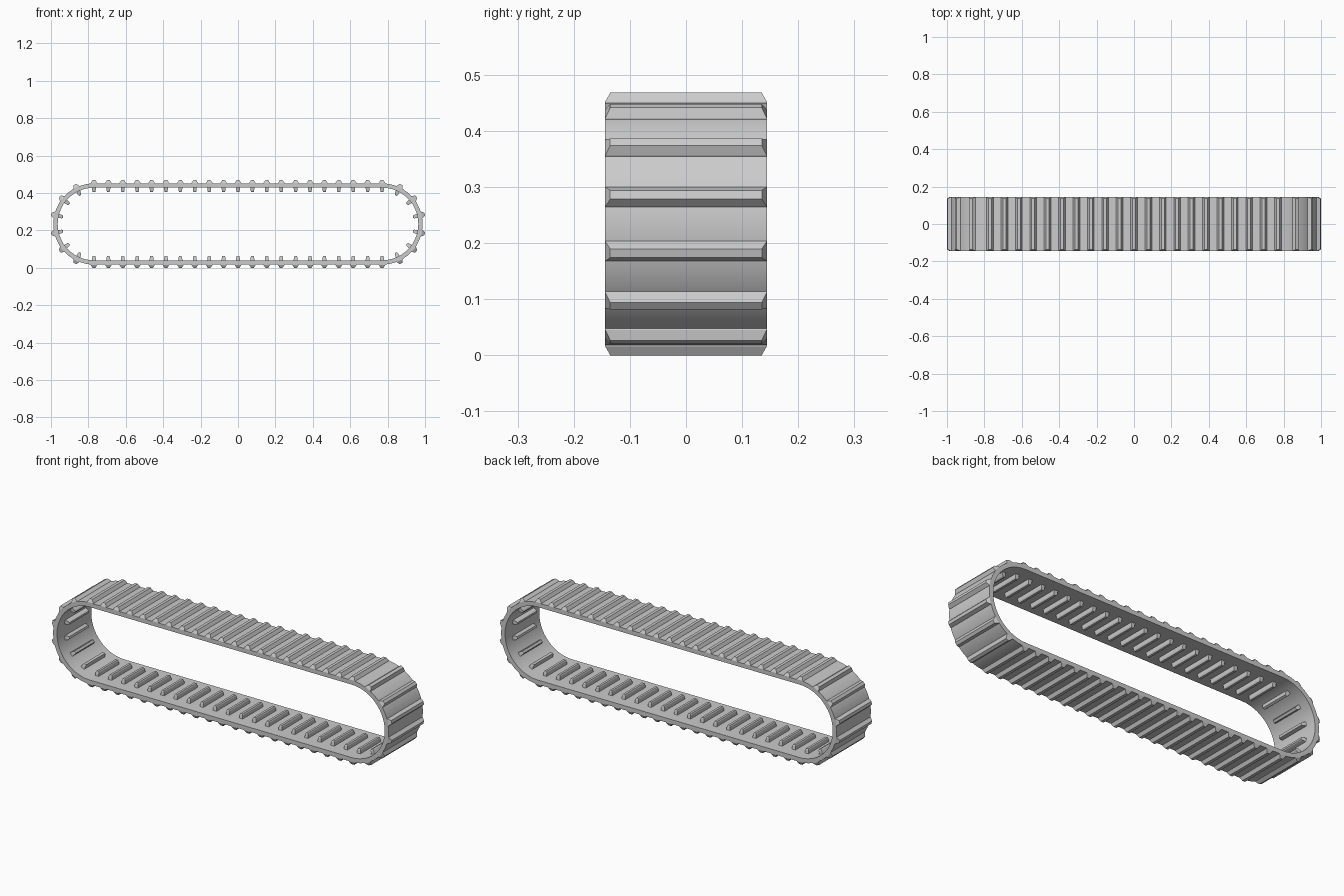
import bpy, bmesh
from math import pi, sin, cos
from mathutils import Matrix, Vector

if "Cube" in bpy.data.objects:
    bpy.data.objects.remove(bpy.data.objects["Cube"])

CX, CZ = 0.77, 0.234            # end-arc centres
R_OUT, R_IN = 0.217, 0.194      # belt surfaces
HALF_W = 0.144
ARC = 28


def finish(bm, name):
    bmesh.ops.recalc_face_normals(bm, faces=bm.faces[:])
    me = bpy.data.meshes.new(name)
    bm.to_mesh(me)
    bm.free()
    ob = bpy.data.objects.new(name, me)
    bpy.context.collection.objects.link(ob)
    return ob


def stadium(r):
    pts = []
    for side, start in ((1, -pi / 2), (-1, pi / 2)):
        for i in range(ARC + 1):
            a = start + pi * i / ARC
            pts.append((side * CX + r * cos(a), CZ + r * sin(a)))
    return pts


# Belt: rectangular section swept round the stadium path
bm = bmesh.new()
loops = [[bm.verts.new((x, y, z)) for x, z in stadium(r)]
         for r, y in ((R_OUT, -HALF_W), (R_OUT, HALF_W), (R_IN, HALF_W), (R_IN, -HALF_W))]
n = len(loops[0])
for k in range(4):
    a, b = loops[k], loops[(k + 1) % 4]
    for i in range(n):
        j = (i + 1) % n
        bm.faces.new((a[i], a[j], b[j], b[i]))
belt = finish(bm, "track_belt")
bpy.context.view_layer.objects.active = belt
belt.select_set(True)
bpy.ops.object.shade_smooth_by_angle(angle=0.5)

# Lug stations: (arc centre x, outward angle) along both runs and round both ends
stations = []
for i in range(21):
    x = -CX + 2 * CX * i / 20
    stations += [(x, pi / 2), (x, -pi / 2)]
for i in range(1, 7):
    a = -pi / 2 + pi * i / 7
    stations += [(CX, a), (-CX, pi - a)]


def add_lugs(name, sections):
    """Each lug is lofted through (radius, half thickness, half length) sections."""
    bm = bmesh.new()
    for cx, ang in stations:
        out = Vector((cos(ang), 0, sin(ang)))
        tan = Vector((-sin(ang), 0, cos(ang)))
        c = Vector((cx, 0, CZ))
        rings = []
        for r, t, l in sections:
            rings.append([bm.verts.new(c + out * r + tan * (sx * t) + Vector((0, sy * l, 0)))
                          for sx, sy in ((-1, -1), (1, -1), (1, 1), (-1, 1))])
        bm.faces.new(rings[0])
        bm.faces.new(rings[-1])
        for a, b in zip(rings, rings[1:]):
            for i in range(4):
                j = (i + 1) % 4
                bm.faces.new((a[i], a[j], b[j], b[i]))
    return finish(bm, name)


# Outer tread bars and inner drive teeth
add_lugs("tread_bars", [(R_OUT - 0.004, 0.019, HALF_W), (R_OUT + 0.001, 0.018, HALF_W),
                        (0.234, 0.008, 0.135)])
add_lugs("drive_teeth", [(R_IN + 0.004, 0.011, 0.087), (0.176, 0.009, 0.083),
                         (0.170, 0.006, 0.080)])
